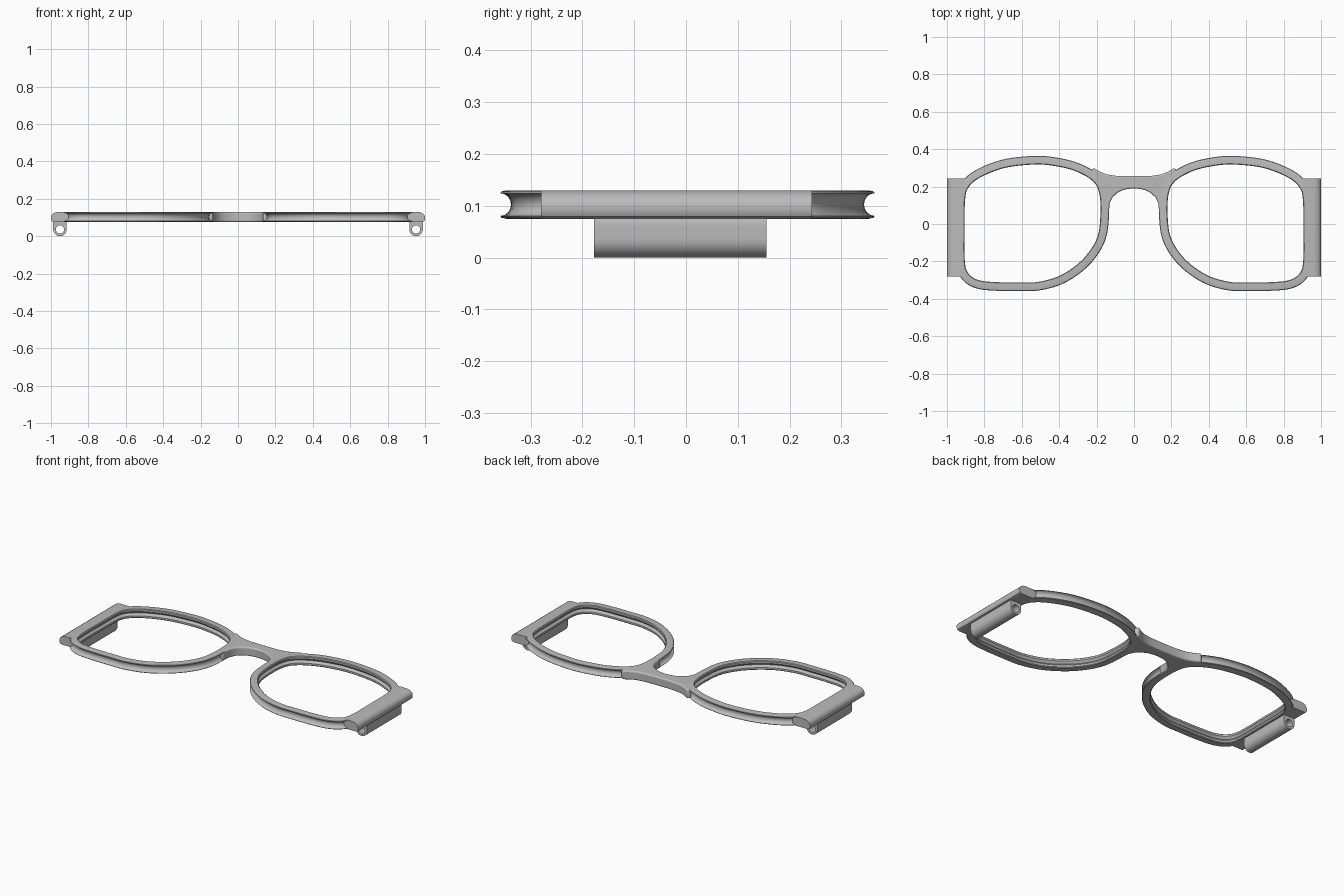
import bpy
import bmesh
import math
from mathutils import Vector

if "Cube" in bpy.data.objects:
    bpy.data.objects.remove(bpy.data.objects["Cube"])

BOTTOM, TOP = 0.075, 0.13
MID = (BOTTOM + TOP) / 2

grey = bpy.data.materials.new("frame grey")
grey.use_nodes = True
grey.diffuse_color = (0.5, 0.5, 0.5, 1)
grey.node_tree.nodes["Principled BSDF"].inputs["Base Color"].default_value = (0.5, 0.5, 0.5, 1)


def loft(name, loops, ring=False):
    """Skin closed loops of equal length; join last to first or cap the ends."""
    bm = bmesh.new()
    rows = [[bm.verts.new(p) for p in loop] for loop in loops]
    n = len(rows[0])
    pairs = list(zip(rows, rows[1:]))
    if ring:
        pairs.append((rows[-1], rows[0]))
    else:
        bm.faces.new(rows[0])
        bm.faces.new(rows[-1])
    for a, b in pairs:
        for i in range(n):
            j = (i + 1) % n
            bm.faces.new((a[i], a[j], b[j], b[i]))
    bmesh.ops.recalc_face_normals(bm, faces=bm.faces)
    mesh = bpy.data.meshes.new(name)
    bm.to_mesh(mesh)
    bm.free()
    mesh.materials.append(grey)
    obj = bpy.data.objects.new(name, mesh)
    bpy.context.collection.objects.link(obj)
    bpy.ops.object.select_all(action="DESELECT")
    obj.select_set(True)
    bpy.context.view_layer.objects.active = obj
    bpy.ops.object.shade_smooth_by_angle(angle=math.radians(35))
    return obj


def smooth_loop(points, steps):
    """Closed Catmull-Rom curve through the points."""
    pts = [Vector(p) for p in points]
    n = len(pts)
    out = []
    for i in range(n):
        a, b, c, d = (pts[(i + k) % n] for k in (-1, 0, 1, 2))
        for s in range(steps):
            t = s / steps
            out.append(0.5 * (2 * b + (c - a) * t + (2 * a - 5 * b + 4 * c - d) * t * t
                              + (3 * b - a - 3 * c + d) * t ** 3))
    return out


# Lens opening, counter-clockwise
opening = smooth_loop([
    (0.535, 0.318), (0.43, 0.311), (0.32, 0.285), (0.225, 0.233), (0.186, 0.165),
    (0.18, 0.04), (0.2, -0.08), (0.275, -0.19), (0.39, -0.273), (0.51, -0.309),
    (0.61, -0.312), (0.73, -0.311), (0.83, -0.3), (0.887, -0.262), (0.905, -0.19),
    (0.905, 0.0), (0.903, 0.13), (0.885, 0.195), (0.82, 0.25), (0.69, 0.3)], 6)

# Rim section as (outward, up): hollow outer wall and a lens groove inside
WIDTH = 0.046
section = [(0.0, BOTTOM + 0.004), (0.004, BOTTOM), (WIDTH - 0.012, BOTTOM),
           (WIDTH - 0.003, BOTTOM + 0.002)]
for k in range(9):
    a = math.pi * k / 8
    section.append((WIDTH - 0.021 * math.sin(a), MID - 0.022 * math.cos(a)))
section += [(WIDTH - 0.003, TOP - 0.002), (WIDTH - 0.012, TOP), (0.004, TOP),
            (0.0, TOP - 0.004), (0.0, MID + 0.013), (0.012, MID), (0.0, MID - 0.013)]

# Hinge barrel: square top, round bottom, round bore
HX, HZ, HR, BORE = 0.952, 0.036, 0.036, 0.022
barrel, bore = [], []
for k in range(32):
    a = 2 * math.pi * k / 32
    c, s = math.cos(a), math.sin(a)
    r = HR if s <= 0 else min(HR / max(abs(c), 1e-6), 0.046 / s)
    barrel.append((HX + r * c, HZ + r * s))
    bore.append((HX + BORE * c, HZ + BORE * s))

for label, side in (("left", 1), ("right", -1)):
    # Rim swept round the opening
    loops = []
    for i, p in enumerate(opening):
        t = (opening[(i + 1) % len(opening)] - opening[i - 1]).normalized()
        out = Vector((t.y, -t.x))
        loops.append([(side * (p.x + out.x * u), p.y + out.y * u, z) for u, z in section])
    loft(label + "_rim", loops, ring=True)

    # End block with rounded outer edge
    loops = []
    for y, inner in ((-0.28, 0.9), (-0.24, 0.922), (0.19, 0.922), (0.243, 0.885)):
        profile = [(inner, BOTTOM), (0.985, BOTTOM), (0.995, 0.079), (1.0, 0.088),
                   (1.0, 0.103), (0.996, 0.113), (0.988, 0.121), (0.977, 0.127),
                   (0.962, TOP), (inner, TOP)]
        loops.append([(side * x, y, z) for x, z in profile])
    loft(label + "_end_block", loops)

    # Hinge barrel under the block
    loft(label + "_hinge", [[(side * x, y, z) for x, z in ring] for ring, y in (
        (barrel, -0.178), (barrel, 0.155), (bore, 0.155), (bore, -0.178))], ring=True)

# Bridge: arched underside, gently dipped top, ends buried in the rims
half = [(0.03, 0.188), (0.06, 0.181), (0.09, 0.166), (0.115, 0.142), (0.13, 0.11),
        (0.135, 0.05), (0.157, 0.05), (0.16, 0.16), (0.2, 0.25), (0.235, 0.283),
        (0.215, 0.3), (0.185, 0.281), (0.15, 0.266), (0.1, 0.258), (0.05, 0.256)]
outline = [(0, 0.19)] + half + [(0, 0.256)] + [(-x, y) for x, y in reversed(half)]
bridge = loft("bridge", [[(x, y, z) for x, y in outline]
                         for z in (BOTTOM + 0.0005, TOP - 0.0005)])
bevel = bridge.modifiers.new("rounded edges", "BEVEL")
bevel.width = 0.008
bevel.segments = 3
bevel.limit_method = "ANGLE"
bevel.angle_limit = math.radians(50)
